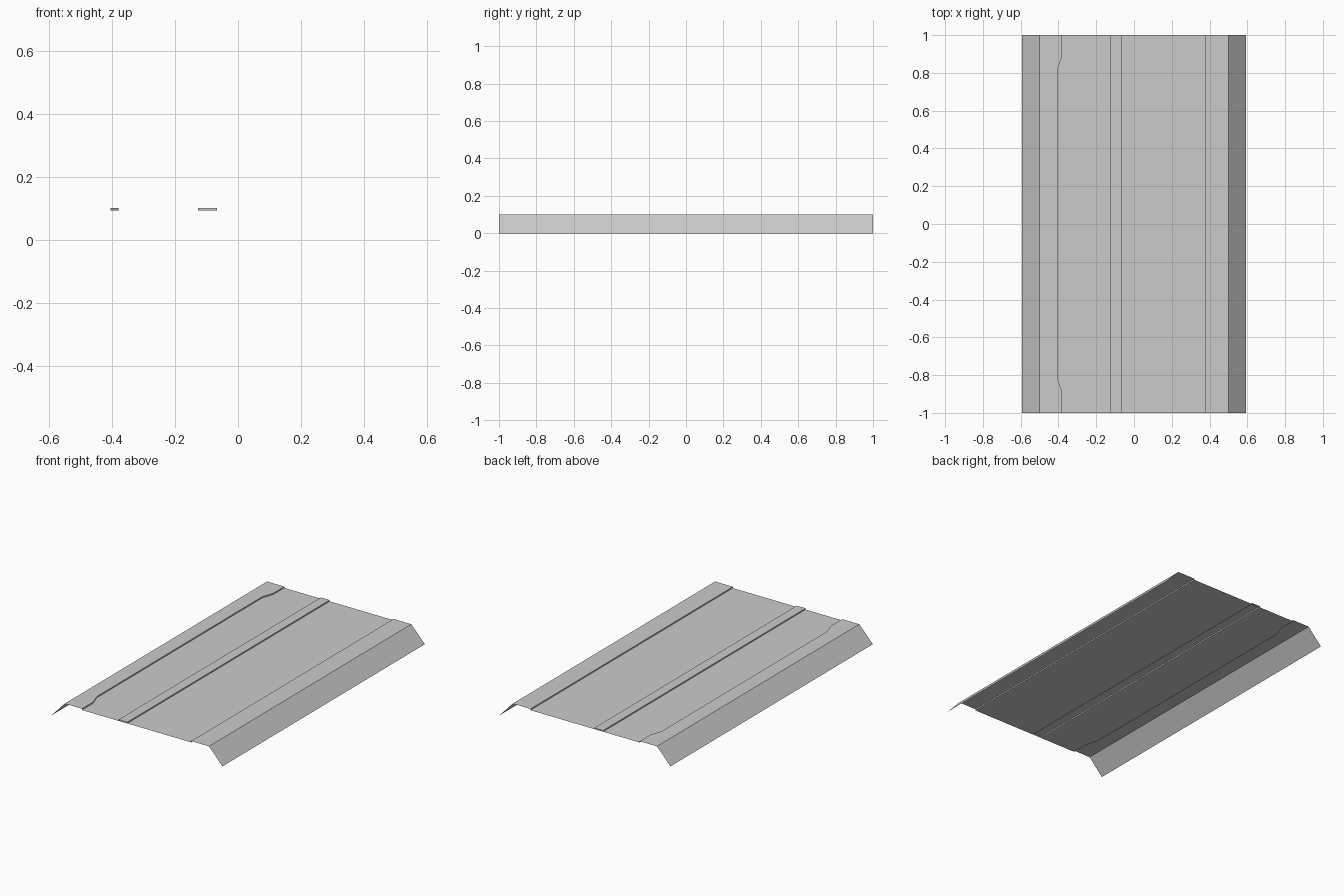
import bpy
import bmesh

if "Cube" in bpy.data.objects:
    bpy.data.objects.remove(bpy.data.objects["Cube"])

TOP, ROAD = 0.1, 0.092      # pavement and carriageway heights
EDGE, SHOULDER = 0.593, 0.499
MED_L, MED_R = -0.127, -0.066
KERB_R = 0.376


def rail(x, z):
    """Straight line along the full length."""
    return [(x, -1, z), (x, 1, z)]


def kerb_rail(z):
    """Left kerb line: wide at both ends, set back in the middle."""
    half = [(-0.38, 1.0), (-0.38, 0.895), (-0.385, 0.875),
            (-0.40, 0.832), (-0.405, 0.81)]
    pts = [(x, -y) for x, y in half] + half[::-1]
    return [(x, y, z) for x, y in pts]


def sheet(name, *rails, caps=()):
    """Skin neighbouring rails (ordered left to right) with upward faces."""
    n = max(len(r) for r in rails)
    bm = bmesh.new()
    rows = []
    for r in rails:
        if len(r) < n:      # match straight rails to the kerb's stations
            r = [(r[0][0], p[1], r[0][2]) for p in kerb_rail(0)]
        rows.append([bm.verts.new(p) for p in r])
    for a, b in zip(rows, rows[1:]):
        for i in range(n - 1):
            bm.faces.new((a[i], b[i], b[i + 1], a[i + 1]))
    if caps:
        bm.faces.new([r[0] for r in rows][::-1])
        bm.faces.new([r[-1] for r in rows])
    mesh = bpy.data.meshes.new(name)
    bm.to_mesh(mesh)
    bm.free()
    obj = bpy.data.objects.new(name, mesh)
    bpy.context.collection.objects.link(obj)
    return obj


# Sloping embankments
sheet("left_embankment", rail(-EDGE, 0), rail(-SHOULDER, TOP))
sheet("right_embankment", rail(SHOULDER, TOP), rail(EDGE, 0))

# Pavements with their kerb faces
sheet("left_pavement", rail(-SHOULDER, TOP), kerb_rail(TOP), kerb_rail(ROAD))
sheet("right_pavement", rail(KERB_R, ROAD), rail(KERB_R, TOP), rail(SHOULDER, TOP))

# Carriageways
sheet("left_carriageway", kerb_rail(ROAD), rail(MED_L, ROAD))
sheet("right_carriageway", rail(MED_R, ROAD), rail(KERB_R, ROAD))

# Raised median, closed at both ends and open below
sheet("median", rail(MED_L, ROAD), rail(MED_L, TOP),
      rail(MED_R, TOP), rail(MED_R, ROAD), caps=True)
